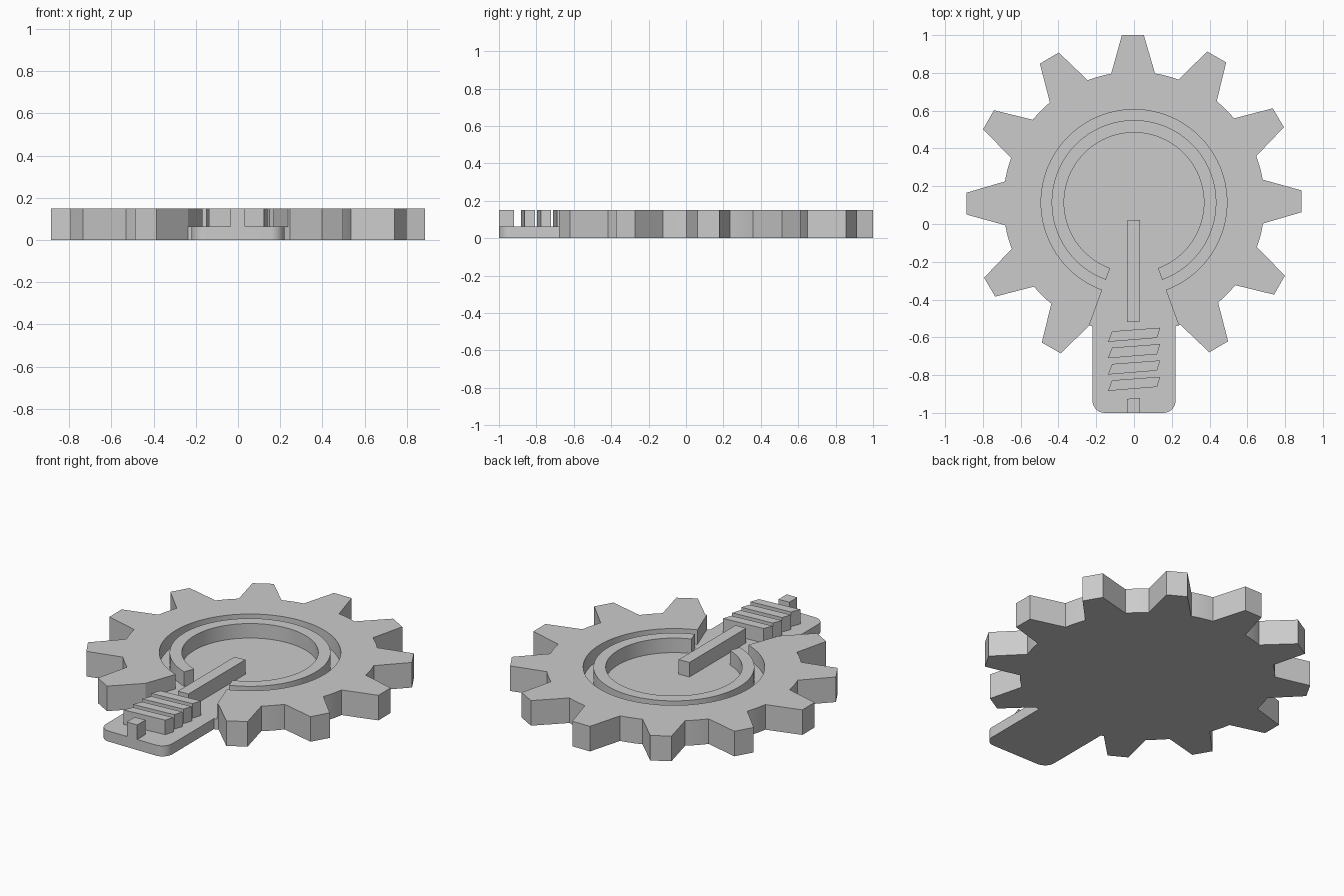
import bpy
import bmesh
import math

if "Cube" in bpy.data.objects:
    bpy.data.objects.remove(bpy.data.objects["Cube"], do_unlink=True)

# One plain grey for everything
GREY = (0.6, 0.6, 0.6, 1)
grey = bpy.data.materials.new("plain grey")
grey.use_nodes = True
grey.diffuse_color = GREY
grey.node_tree.nodes["Principled BSDF"].inputs["Base Color"].default_value = GREY

CENTRE_Y = 0.114
FLOOR, TOP = 0.063, 0.15
TIP, ROOT = 0.886, 0.692
TIP_HALF, ROOT_ANGLE = 0.058, 9.65
GROOVE, RING_OUT, RING_IN = 0.492, 0.436, 0.37
TONGUE, CORNER, END = 0.22, 0.065, -1.0
SKEW = 0.4


def polar(r, deg):
    a = math.radians(deg)
    return (r * math.cos(a), CENTRE_Y + r * math.sin(a))


def arc(r, start, end, n, cx=0, cy=CENTRE_Y):
    pts = []
    for i in range(n + 1):
        a = math.radians(start + (end - start) * i / n)
        pts.append((cx + r * math.cos(a), cy + r * math.sin(a)))
    return pts


def prism(name, outline, z0, z1):
    """Extrude a flat outline between two heights."""
    bm = bmesh.new()
    face = bm.faces.new([bm.verts.new((x, y, z0)) for x, y in outline])
    up = bmesh.ops.extrude_face_region(bm, geom=[face])["geom"]
    for v in up:
        if isinstance(v, bmesh.types.BMVert):
            v.co.z = z1
    bmesh.ops.recalc_face_normals(bm, faces=bm.faces)
    mesh = bpy.data.meshes.new(name)
    bm.to_mesh(mesh)
    bm.free()
    mesh.materials.append(grey)
    ob = bpy.data.objects.new(name, mesh)
    bpy.context.collection.objects.link(ob)
    return ob


def activate(ob):
    bpy.ops.object.select_all(action="DESELECT")
    ob.select_set(True)
    bpy.context.view_layer.objects.active = ob


def smooth(ob):
    activate(ob)
    bpy.ops.object.shade_smooth_by_angle(angle=math.radians(25))


# Gear outline: rounded tongue in place of the bottom tooth, then eleven teeth
outline = arc(CORNER, 180, 270, 8, -TONGUE + CORNER, END + CORNER)
outline += arc(CORNER, 270, 360, 8, TONGUE - CORNER, END + CORNER)
side = math.degrees(math.acos(TONGUE / ROOT))
root_start = -side
tip_r = math.hypot(TIP, TIP_HALF)
tip_angle = math.degrees(math.atan2(TIP_HALF, TIP))
for k in range(11):
    mid = -60 + 30 * k + SKEW
    outline += arc(ROOT, root_start, mid - ROOT_ANGLE, 6)
    outline += [polar(tip_r, mid - tip_angle), polar(tip_r, mid + tip_angle)]
    root_start = mid + ROOT_ANGLE
outline += arc(ROOT, root_start, 180 + side, 6)
gear = prism("gear_body", outline, 0, TOP)

# Keyhole recess: round pocket, radial opening and lowered tongue
recess = arc(GROOVE, -70, 250, 96)
recess += [polar(0.72, 250), (-0.27, -0.58), (-0.27, -1.1),
           (0.27, -1.1), (0.27, -0.58), polar(0.72, -70)]
cutter = prism("recess_cutter", recess, FLOOR, TOP + 0.1)
cutter.hide_render = True
cut = gear.modifiers.new("recess", "BOOLEAN")
cut.operation = "DIFFERENCE"
cut.solver = "EXACT"
cut.object = cutter
activate(gear)
bpy.ops.object.modifier_apply(modifier=cut.name)
bpy.data.objects.remove(cutter, do_unlink=True)
smooth(gear)

# Open ring standing in the pocket
ring = arc(RING_OUT, -70, 250, 96) + arc(RING_IN, 250, -70, 96)
smooth(prism("open_ring", ring, FLOOR - 0.01, TOP))


def bar(name, back, front):
    prism(name, [(-0.036, front - 0.003), (0.033, front),
                 (0.033, back), (-0.036, back - 0.003)], FLOOR - 0.01, TOP)


# Pointer bar and the small stop block at the tongue end
bar("pointer_bar", 0.022, -0.515)
prism("end_block", [(-0.036, END), (0.033, END), (0.033, -0.92), (-0.036, -0.926)],
      FLOOR - 0.01, TOP)

# Four slanted thread ridges
for i in range(4):
    d = -0.0865 * i
    prism("thread_ridge_%d" % (i + 1),
          [(-0.138, -0.624 + d), (0.122, -0.603 + d),
           (0.139, -0.549 + d), (-0.116, -0.568 + d)], FLOOR - 0.01, TOP)
